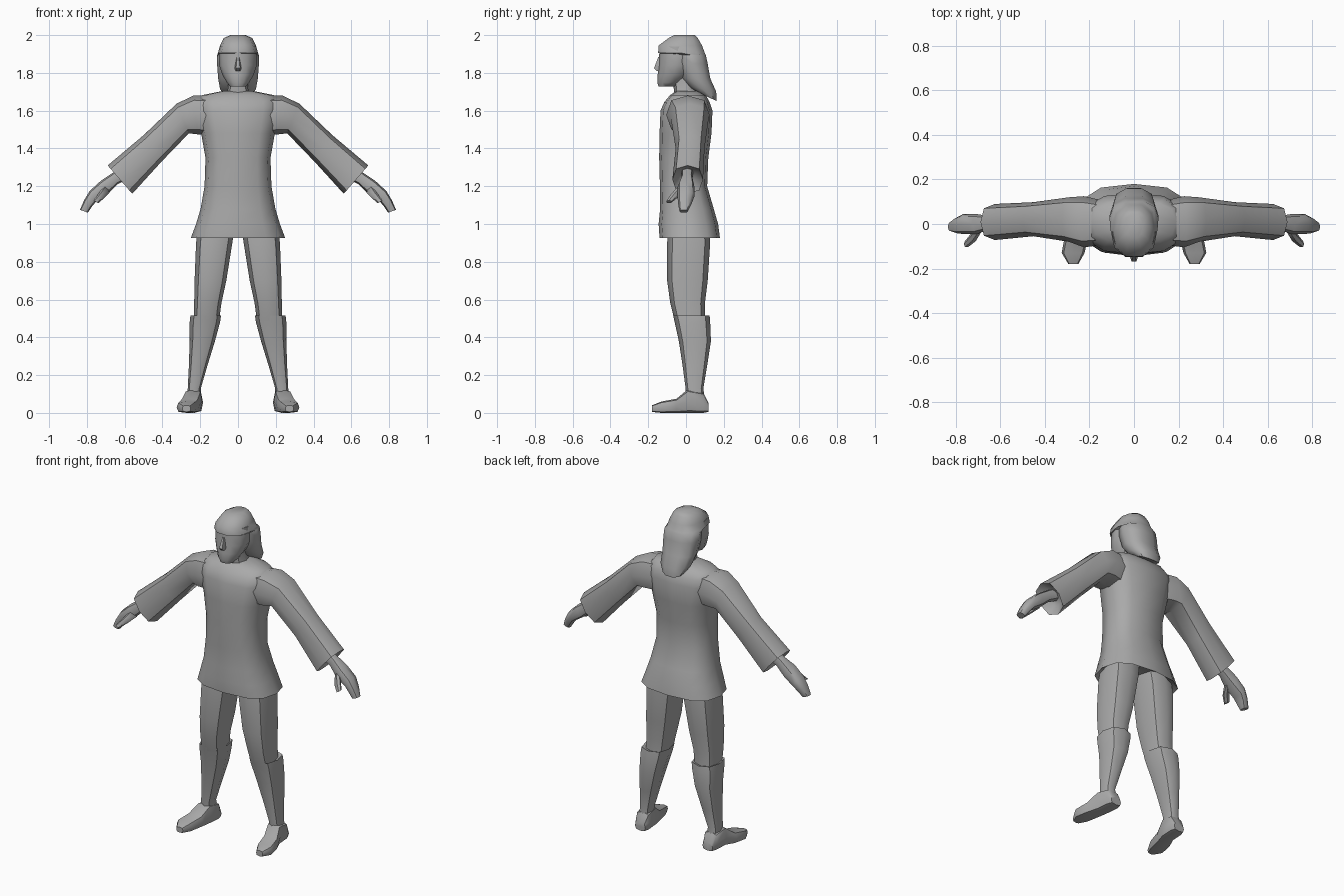
import bpy, bmesh, math
from mathutils import Vector

grey = bpy.data.materials.new("plain grey")
grey.diffuse_color = (0.4, 0.4, 0.4, 1)


def loft(name, rings, n=8, box=0.8, pinch=0.0, angle=50, mirror=False):
    """Skin rounded rings; each ring is (centre, half axis u, half axis v)."""
    bm = bmesh.new()
    loops = []
    for c, u, v in rings:
        loop = []
        for i in range(n):
            a = 2 * math.pi * i / n
            p, q = math.cos(a), math.sin(a)
            p = math.copysign(abs(p) ** box, p)
            q = math.copysign(abs(q) ** box, q)
            if q < 0:
                p *= 1 - pinch * q * q      # narrower towards the front
            loop.append(bm.verts.new(c + u * p + v * q))
        loops.append(loop)
    for a, b in zip(loops, loops[1:]):
        for i in range(n):
            j = (i + 1) % n
            bm.faces.new((a[i], a[j], b[j], b[i]))
    bm.faces.new(loops[0][::-1])
    bm.faces.new(loops[-1])
    bmesh.ops.recalc_face_normals(bm, faces=bm.faces)
    mesh = bpy.data.meshes.new(name)
    bm.to_mesh(mesh)
    bm.free()
    mesh.materials.append(grey)
    ob = bpy.data.objects.new(name, mesh)
    bpy.context.collection.objects.link(ob)
    if mirror:
        m = ob.modifiers.new("mirror", 'MIRROR')
        m.use_mirror_merge = False
    bpy.ops.object.select_all(action='DESELECT')
    ob.select_set(True)
    bpy.context.view_layer.objects.active = ob
    bpy.ops.object.shade_smooth_by_angle(angle=math.radians(angle))
    return ob


def span(xa, za, xb, zb, y0, y1):
    """Ring between two points in the xz plane, with a depth range."""
    a, b = Vector((xa, 0, za)), Vector((xb, 0, zb))
    return ((a + b) / 2 + Vector((0, (y0 + y1) / 2, 0)),
            (a - b) / 2, Vector((0, (y1 - y0) / 2, 0)))


def level(z, x0, x1, y0, y1, tilt=0.0):
    """Horizontal ring; tilt drops its back edge and lifts its front."""
    c, u, v = span(x1, z, x0, z, y0, y1)
    return c, u, v + Vector((0, 0, -tilt))


def upright(y, x0, x1, z0, z1):
    """Ring facing the y axis."""
    return (Vector(((x0 + x1) / 2, y, (z0 + z1) / 2)),
            Vector(((x1 - x0) / 2, 0, 0)), Vector((0, 0, (z1 - z0) / 2)))


# Tunic body, starting from a recessed underside
tunic = [(0.98, .17, -.09, .12), (0.925, .25, -.14, .18), (1.0, .222, -.145, .17),
         (1.08, .198, -.137, .147), (1.2, .177, -.138, .112), (1.35, .172, -.142, .118),
         (1.48, .195, -.14, .135), (1.6, .225, -.135, .14), (1.645, .225, -.115, .125),
         (1.682, .19, -.085, .105), (1.705, .075, -.05, .065)]
loft("tunic", [level(z, -w, w, a, b) for z, w, a, b in tunic], 12, 0.75)

# Wide sleeves, ending in a recessed cuff
loft("sleeves", [span(*r) for r in (
    (.10, 1.68, .13, 1.47, -.09, .10), (.235, 1.68, .215, 1.475, -.105, .125),
    (.325, 1.637, .26, 1.48, -.08, .12), (.50, 1.47, .405, 1.33, -.055, .098),
    (.69, 1.31, .56, 1.16, -.072, .09), (.61, 1.29, .555, 1.225, -.035, .05))], mirror=True)

# Forearm and mitten-like hand, with a separate thumb
loft("hands", [span(*r) for r in (
    (.57, 1.33, .54, 1.26, -.025, .04), (.665, 1.27, .635, 1.212, -.025, .035),
    (.725, 1.23, .69, 1.16, -.045, .045), (.785, 1.175, .75, 1.12, -.045, .045),
    (.815, 1.125, .775, 1.09, -.042, .03), (.837, 1.075, .795, 1.06, -.035, .01))], mirror=True)
loft("thumbs", [span(*r) for r in (
    (.70, 1.22, .68, 1.165, -.035, .01), (.735, 1.165, .705, 1.14, -.08, -.035),
    (.765, 1.125, .74, 1.11, -.105, -.075))], 6, mirror=True)

# Legs
loft("legs", [level(*r) for r in (
    (1.0, .015, .21, -.09, .12), (.9, .03, .222, -.10, .128), (.7, .062, .23, -.10, .115),
    (.58, .088, .232, -.083, .10), (.49, .10, .235, -.06, .10))], mirror=True)

# Boot shafts with a lip below the knee
loft("boot_shafts", [level(*r) for r in (
    (.505, .105, .235, -.055, .10), (.515, .09, .252, -.068, .125),
    (.48, .095, .256, -.06, .128), (.38, .122, .256, -.038, .132),
    (.25, .162, .26, -.018, .112), (.13, .197, .266, -.002, .092),
    (.06, .195, .27, .0, .10))], mirror=True)

# Feet, toes turned slightly outward
loft("feet", [upright(*r) for r in (
    (.118, .195, .265, .005, .055), (.09, .185, .278, 0, .11), (.01, .19, .285, 0, .125),
    (-.05, .205, .31, 0, .075), (-.13, .222, .325, 0, .06),
    (-.18, .25, .295, .005, .04))], 8, 0.6, mirror=True)

# Neck
loft("neck", [level(1.66, -.075, .075, -.06, .08), level(1.72, -.052, .052, -.065, .05),
              level(1.80, -.052, .052, -.07, .05)])

# Face with a narrow chin
face = [(1.94, .098, -.14, .05), (1.89, .10, -.142, .05), (1.84, .10, -.145, .04),
        (1.79, .083, -.15, .02), (1.75, .06, -.152, -.03), (1.728, .042, -.145, -.06)]
loft("face", [level(z, -w, w, a, b) for z, w, a, b in face], 12, 0.9, 0.15)

# Nose
loft("nose", [level(1.885, -.008, .008, -.148, -.12), level(1.825, -.018, .018, -.172, -.12),
              level(1.81, -.014, .014, -.158, -.12)], 6)

# Hair: cap overhanging the brow, then a fall down the back of the neck
hair = [(2.0, .04, -.065, .05, 0), (1.985, .075, -.095, .065, 0), (1.945, .095, -.15, .09, 0),
        (1.905, .106, -.153, .105, 0), (1.895, .11, -.055, .108, 0),
        (1.85, .111, -.05, .118, 0), (1.77, .105, -.025, .132, 0),
        (1.715, .095, .01, .163, .015), (1.675, .07, .055, .165, .025)]
loft("hair", [level(z, -w, w, a, b, t) for z, w, a, b, t in hair], 10, 0.85)
